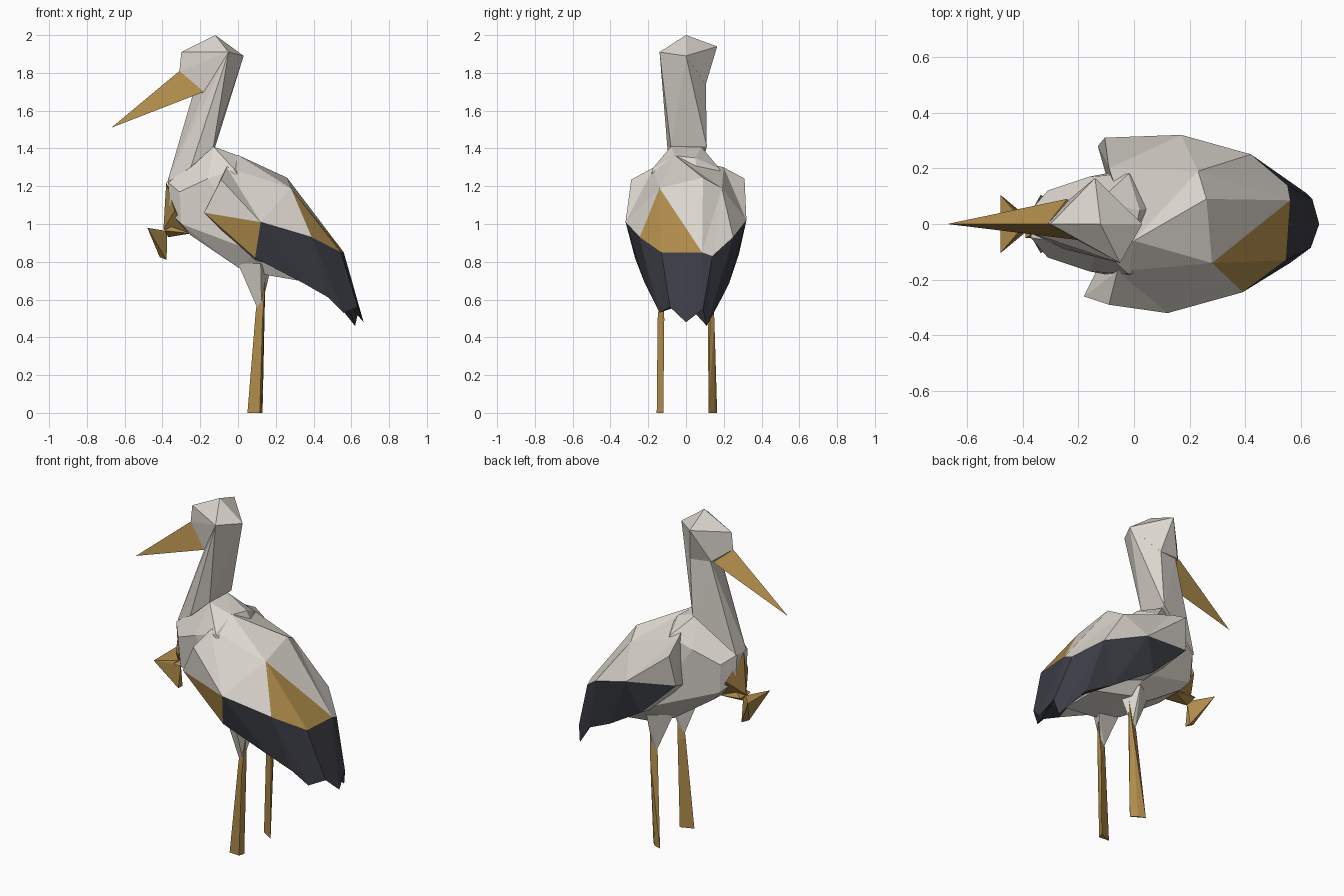
import bpy, bmesh


def material(name, rgb):
    m = bpy.data.materials.new(name)
    m.diffuse_color = (*rgb, 1)
    return m


GOLD = material("gold", (0.43, 0.26, 0.07))
DARK = material("charcoal", (0.045, 0.047, 0.06))
PALE = material("warm_grey", (0.72, 0.68, 0.62))


def finish(name, bm, mats):
    bmesh.ops.recalc_face_normals(bm, faces=bm.faces[:])
    me = bpy.data.meshes.new(name)
    bm.to_mesh(me)
    bm.free()
    for m in mats:
        me.materials.append(m)
    ob = bpy.data.objects.new(name, me)
    bpy.context.collection.objects.link(ob)
    return ob


def hull(name, pts, mat=PALE):
    """Faceted solid wrapped around a few corner points."""
    bm = bmesh.new()
    for p in pts:
        bm.verts.new(p)
    res = bmesh.ops.convex_hull(bm, input=bm.verts[:])
    junk = {g for g in res["geom_interior"] if isinstance(g, bmesh.types.BMVert)}
    bmesh.ops.delete(bm, geom=list(junk), context='VERTS')
    return finish(name, bm, [mat])


def both(*pts):
    return [(x, s * y, z) for x, y, z in pts for s in (1, -1)]


# Breast and belly
hull("body", both((-0.37, 0.05, 1.22), (-0.31, 0.12, 1.17), (-0.36, 0.05, 1.06),
                  (-0.30, 0.11, 1.00), (-0.25, 0.09, 0.94), (0.0, 0.11, 0.77),
                  (0.15, 0.15, 0.73), (0.38, 0.12, 0.69), (-0.13, 0.08, 1.41),
                  (-0.16, 0.17, 1.24), (-0.02, 0.18, 1.29), (0.1, 0.22, 0.85))
     + [(0.0, -0.06, 1.362), (0.02, 0.05, 1.35)])

# Neck, head and beak
hull("neck", [(-0.375, -0.03, 1.22), (-0.37, 0.06, 1.22), (-0.25, -0.09, 1.30),
              (-0.13, -0.08, 1.41), (-0.12, 0.11, 1.41), (-0.13, 0.03, 1.43),
              (-0.05, -0.14, 1.91), (0.03, 0.0, 1.89), (-0.10, 0.105, 1.75),
              (-0.18, -0.06, 1.70), (-0.22, 0.085, 1.75)])
hull("head", [(-0.12, 0, 2.0), (-0.30, 0, 1.91), (-0.31, 0, 1.81),
              (-0.14, 0.165, 1.94), (0.03, 0, 1.89), (-0.05, -0.14, 1.91),
              (-0.18, -0.06, 1.70), (-0.23, 0.09, 1.75), (-0.10, 0.105, 1.74)])
hull("beak", [(-0.31, 0, 1.81), (-0.24, 0.09, 1.75), (-0.18, -0.06, 1.70),
              (-0.67, 0, 1.51)], GOLD)

# Gold breast patch, with a stalk and fan in front of it
hull("breast_patch", [(-0.38, 0, 1.22), (-0.395, 0, 0.97)]
     + both((-0.335, 0.105, 1.07), (-0.25, 0.05, 0.95)), GOLD)
hull("breast_stalk", both((-0.25, 0.05, 0.95), (-0.39, 0.05, 0.965))
     + [(-0.37, 0, 0.93), (-0.30, 0, 1.02)], GOLD)
hull("breast_fan", both((-0.48, 0.105, 0.98), (-0.378, 0.02, 0.81))
     + [(-0.415, 0, 0.825), (-0.375, 0, 0.94), (-0.39, 0, 0.965)], GOLD)

# Folded wings: shared ridge and keel, one list of columns per side (front to tail)
RIDGE = [(0, -0.06, 1.365), (0.26, 0.09, 1.245), (0.56, 0.085, 0.85), (0.665, 0, 0.48)]
KEEL = [(-0.05, 0, 0.95), (0.1, 0, 0.78), (0.4, 0, 0.70), (0.58, 0, 0.58)]
RIGHT = [[(-0.06, -0.17, 1.30), (-0.09, -0.29, 1.235), (-0.18, -0.26, 1.06)],
         [(0.28, -0.14, 1.19), (0.12, -0.32, 1.01), (0.09, -0.27, 0.82)],
         [(0.545, -0.13, 0.85), (0.39, -0.245, 0.93), (0.34, -0.22, 0.69)],
         [(0.635, -0.085, 0.56), (0.56, -0.14, 0.53), (0.48, -0.18, 0.61)]]
LEFT = [[(-0.09, 0.20, 1.30), (-0.105, 0.31, 1.24), (-0.13, 0.28, 1.06)],
        [(0.23, 0.19, 1.19), (0.17, 0.32, 1.02), (0.10, 0.28, 0.84)],
        [(0.55, 0.14, 0.83), (0.42, 0.25, 0.93), (0.34, 0.23, 0.69)],
        [(0.64, 0.09, 0.55), (0.62, 0.11, 0.46), (0.50, 0.19, 0.61)]]


def wing(name, side, gold):
    bm = bmesh.new()
    grid = [[bm.verts.new(p) for p in [RIDGE[c], *side[c], KEEL[c]]] for c in range(4)]

    def face(vs, colour):
        bm.faces.new(vs).material_index = colour

    for c in range(3):
        for r in range(4):
            a, b = grid[c][r], grid[c][r + 1]
            d, e = grid[c + 1][r], grid[c + 1][r + 1]
            first = second = 2 if c == 2 or (c == 1 and r == 2) else 0
            if c == 0 and r == 2:                 # leading edge
                second = 1 if gold else 2
            if c == 1 and r in (0, 1) and gold:   # back patch
                second = 1
            if (c, r) in ((0, 2), (1, 0)):
                face((a, b, d), first)
                face((b, e, d), second)
            else:
                face((a, b, e), first)
                face((a, e, d), second)
    face(grid[0], 0)
    face(grid[3], 2)
    bmesh.ops.triangulate(bm, faces=[f for f in bm.faces if len(f.verts) > 3])
    return finish(name, bm, [PALE, GOLD, DARK])


wing("right_wing", RIGHT, True)
wing("left_wing", LEFT, False)

# Thighs and thin legs
for name, s, foot in (("right", -1, [(0.05, -0.15), (0.125, -0.12), (0.115, -0.155)]),
                      ("left", 1, [(0.055, 0.165), (0.13, 0.12), (0.10, 0.15)])):
    hull(name + "_thigh", [(0.0, s * 0.12, 0.79), (0.17, s * 0.09, 0.75),
                           (0.12, s * 0.20, 0.79), (0.10, s * 0.13, 0.56),
                           (0.125, s * 0.13, 0.56)])
    hull(name + "_leg", [(x, y, 0.0) for x, y in foot]
         + [(0.095, s * 0.13, 0.55), (0.135, s * 0.115, 0.50), (0.13, s * 0.15, 0.50),
            (0.145, s * 0.13, 0.72)], GOLD)
